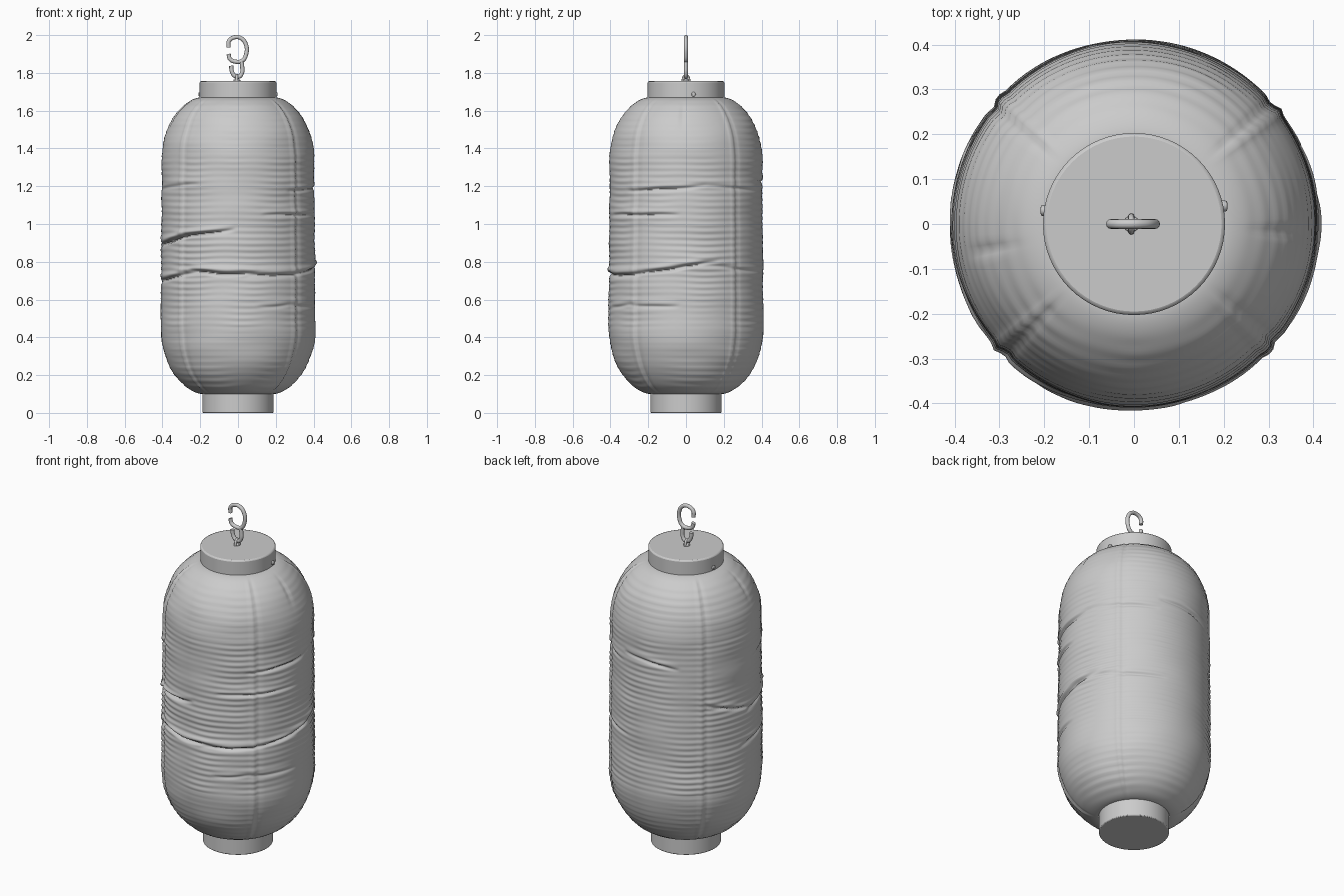
import bpy, bmesh, math
from mathutils import Vector, noise

if "Cube" in bpy.data.objects:
    bpy.data.objects.remove(bpy.data.objects["Cube"], do_unlink=True)

GREY = (0.6, 0.6, 0.6, 1)
mat = bpy.data.materials.new("plain grey")
mat.use_nodes = True
mat.diffuse_color = GREY
mat.node_tree.nodes["Principled BSDF"].inputs["Base Color"].default_value = GREY


def finish(obj, angle=40):
    obj.data.materials.append(mat)
    bpy.ops.object.select_all(action='DESELECT')
    obj.select_set(True)
    bpy.context.view_layer.objects.active = obj
    bpy.ops.object.shade_smooth_by_angle(angle=math.radians(angle))
    return obj


def cylinder(name, radius, depth, location, bevel, sides=64, rotation=(0, 0, 0)):
    bpy.ops.mesh.primitive_cylinder_add(vertices=sides, radius=radius, depth=depth,
                                        location=location, rotation=rotation)
    obj = bpy.context.object
    obj.name = name
    mod = obj.modifiers.new("soft rim", 'BEVEL')
    mod.width, mod.segments, mod.limit_method = bevel, 2, 'ANGLE'
    return finish(obj)


def wire(name, points, radius):
    curve = bpy.data.curves.new(name, 'CURVE')
    curve.dimensions = '3D'
    curve.bevel_depth, curve.bevel_resolution = radius, 4
    curve.resolution_u, curve.use_fill_caps = 8, True
    spline = curve.splines.new('BEZIER')
    spline.bezier_points.add(len(points) - 1)
    for knot, co in zip(spline.bezier_points, points):
        knot.co = co
        knot.handle_left_type = knot.handle_right_type = 'AUTO'
    obj = bpy.data.objects.new(name, curve)
    bpy.context.collection.objects.link(obj)
    bpy.ops.object.select_all(action='DESELECT')
    obj.select_set(True)
    bpy.context.view_layer.objects.active = obj
    bpy.ops.object.convert(target='MESH')
    return finish(bpy.context.object, 60)


# Paper shade: a capsule with ribs, seams and torn folds
LOW, HIGH = 0.45, 1.35          # where the straight wall meets the shoulders
BOTTOM, TOP = 0.10, 1.67
SEAMS = [38, 137, 222, 317]     # degrees around the shade
# folds: start angle, end angle, start height, end height, depth
FOLDS = [
    (-190, -115, 0.69, 0.735, 0.016), (-130, -75, 0.745, 0.73, 0.022),
    (-85, -35, 0.72, 0.735, 0.02), (-45, 25, 0.735, 0.79, 0.018),
    (15, 75, 0.77, 0.75, 0.007), (-182, -92, 0.88, 0.97, 0.024),
    (140, 185, 0.97, 0.89, 0.014), (-72, -5, 1.045, 1.05, 0.011),
    (-50, 15, 1.17, 1.2, 0.012), (10, 70, 1.2, 1.18, 0.007),
    (70, 120, 1.24, 1.2, 0.012), (-48, -5, 0.565, 0.57, 0.009),
    (-175, -120, 1.19, 1.21, 0.006), (-75, -40, 0.56, 0.575, 0.007),
]


def base_radius(z):
    if z > HIGH:
        return 0.2 + 0.203 * max(0, 1 - ((z - HIGH) / (TOP - HIGH)) ** 2) ** 0.6
    if z < LOW:
        return 0.19 + 0.22 * max(0, 1 - ((LOW - z) / (LOW - BOTTOM)) ** 2) ** 0.6
    return 0.41 - 0.007 * (z - LOW) / (HIGH - LOW)


def surface_offset(deg, z):
    a = math.radians(deg)
    c, s = math.cos(a), math.sin(a)
    # wavy horizontal ribs and soft crumples
    wave = noise.noise(Vector((c * 2, s * 2, z * 3)))
    d = 0.0016 * math.sin(math.tau * (z + 0.008 * wave) / 0.033) * (0.7 + wave)
    d += 0.004 * noise.noise(Vector((c * 1.5, s * 1.5, z * 11)))
    # vertical seam cords
    for seam in SEAMS:
        gap = (deg - seam + 180) % 360 - 180
        d += 0.006 * math.exp(-(gap / 1.6) ** 2) - 0.005 * math.exp(-((gap - 3.5) / 1.8) ** 2)
    # folds: a sharp slit under a raised lip
    for start, end, z0, z1, depth in FOLDS:
        t = ((deg - start) % 360) / (end - start)
        if t < 1:
            h = z - (z0 + (z1 - z0) * t + 0.012 * wave)
            strength = depth * math.sin(math.pi * t) ** 0.6
            d -= strength * math.exp(-(h / 0.009) ** 2)
            d += 0.4 * strength * math.exp(-((h - 0.02) / 0.015) ** 2)
    # short puckers on the shoulders
    for pucker in (-3, 190):
        gap = (deg - pucker + 180) % 360 - 180
        d -= 0.008 * math.exp(-(gap / 2) ** 2 - ((z - 1.58) / 0.06) ** 2)
    return d


SIDES, WALL, CURVE = 180, 170, 45
heights = [LOW - (LOW - BOTTOM) * math.cos(math.pi / 2 * i / CURVE) for i in range(CURVE)]
heights += [LOW + (HIGH - LOW) * i / WALL for i in range(WALL)]
heights += [HIGH + (TOP - HIGH) * math.sin(math.pi / 2 * i / CURVE) for i in range(CURVE + 1)]

bm = bmesh.new()
rings = []
for z in heights:
    fade = min(1, (z - BOTTOM) / 0.03, (TOP - z) / 0.03)
    ring = []
    for i in range(SIDES):
        deg = 360 * i / SIDES
        r = base_radius(z) + fade * surface_offset(deg, z)
        a = math.radians(deg)
        ring.append(bm.verts.new((r * math.cos(a), r * math.sin(a), z)))
    rings.append(ring)
for lower, upper in zip(rings, rings[1:]):
    for i in range(SIDES):
        j = (i + 1) % SIDES
        bm.faces.new((lower[i], lower[j], upper[j], upper[i]))
mesh = bpy.data.meshes.new("paper_shade")
bm.to_mesh(mesh)
bm.free()
shade = bpy.data.objects.new("paper_shade", mesh)
bpy.context.collection.objects.link(shade)
finish(shade, 60)

# End caps
cylinder("top_cap", 0.203, 0.107, (0, 0, 1.7025), 0.008)
cylinder("bottom_cap", 0.189, 0.118, (0, 0, 0.059), 0.005)

# Rivets on the top cap
for side, y, name in ((1, 0.04, "left_rivet"), (-1, 0.03, "right_rivet")):
    cylinder(name, 0.012, 0.02, (side * 0.198, y, 1.687), 0.004, 12, (0, math.pi / 2, 0))

# Eye that holds the hook, with its foot
wire("cap_eye", [(-0.006, 0.017 * math.cos(a), 1.752 + 0.036 * math.sin(a))
                 for a in (i * math.pi / 6 for i in range(7))], 0.007)
cylinder("eye_foot", 0.018, 0.014, (-0.006, 0, 1.758), 0.003, 16)

# Hook: a large open loop above a small open loop
large = [(-0.05, 1.935), (-0.048, 1.968), (-0.02, 1.988), (0.015, 1.984), (0.042, 1.95),
         (0.042, 1.895), (0.022, 1.864), (-0.015, 1.86), (-0.042, 1.873), (-0.05, 1.9)]
small = [(-0.036, 1.838), (-0.033, 1.81), (-0.018, 1.785), (0.005, 1.78),
         (0.021, 1.8), (0.022, 1.835), (0.018, 1.862)]
for name, path in (("large_hook", large), ("small_hook", small)):
    wire(name, [(x, 0, z) for x, z in path], 0.011)
